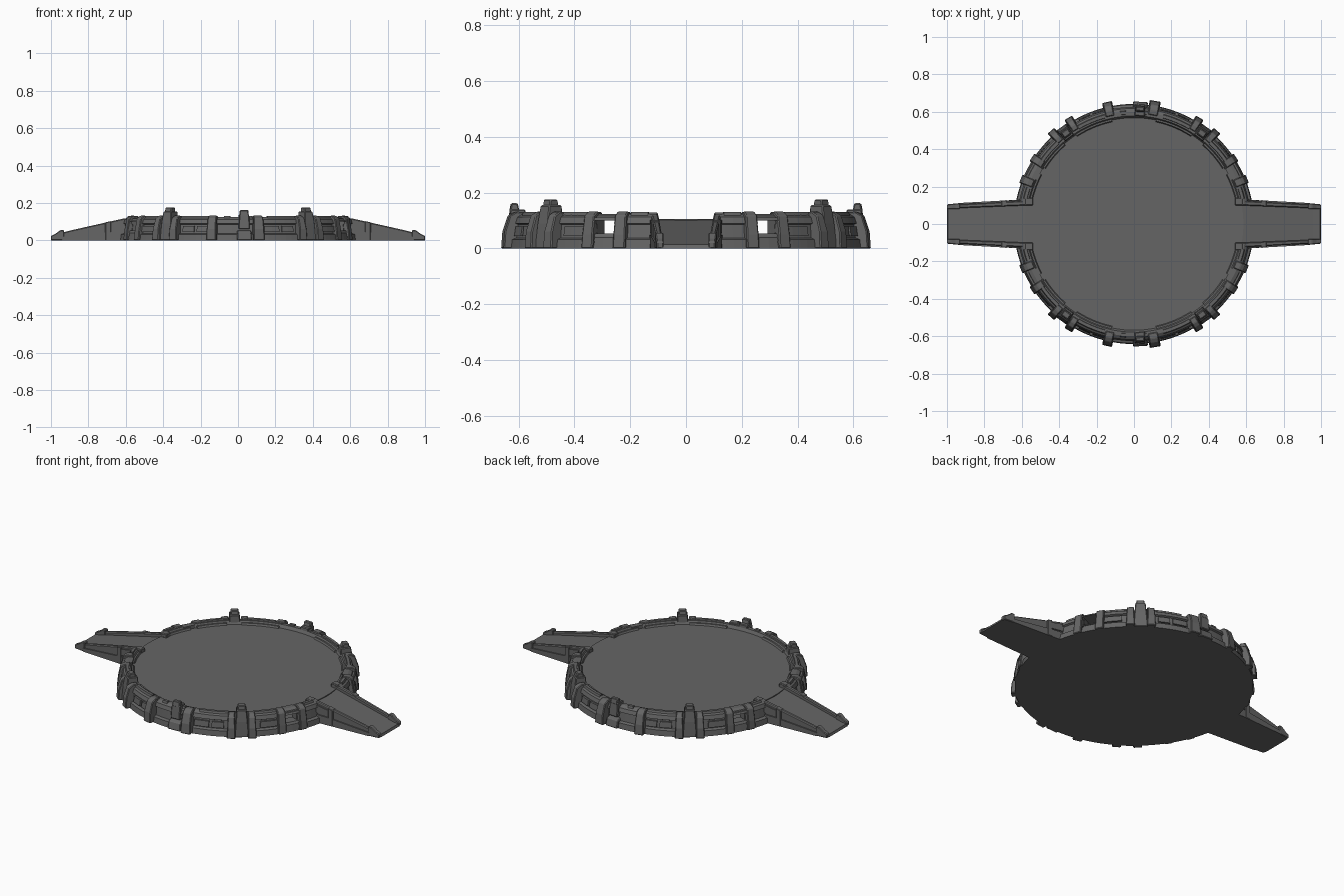
import bpy, bmesh
from math import sin, cos, radians, pi
from mathutils import Vector

cube = bpy.data.objects.get("Cube")
if cube:
    bpy.data.objects.remove(cube)

GREY = (0.13, 0.13, 0.13, 1)
mat = bpy.data.materials.new("dark grey metal")
mat.use_nodes = True
mat.diffuse_color = GREY
bsdf = mat.node_tree.nodes["Principled BSDF"]
bsdf.inputs["Base Color"].default_value = GREY
bsdf.inputs["Roughness"].default_value = 0.7


def loft(name, rings, mirror=(True, True), bevel=0.0):
    """Solid through a list of equal-length closed cross-sections."""
    bm = bmesh.new()
    rows = [[bm.verts.new(p) for p in ring] for ring in rings]
    n = len(rows[0])
    for a, b in zip(rows, rows[1:]):
        for i in range(n):
            j = (i + 1) % n
            bm.faces.new((a[i], a[j], b[j], b[i]))
    bm.faces.new(rows[0][::-1])
    bm.faces.new(rows[-1])
    bmesh.ops.recalc_face_normals(bm, faces=bm.faces)
    me = bpy.data.meshes.new(name)
    bm.to_mesh(me)
    bm.free()
    me.materials.append(mat)
    ob = bpy.data.objects.new(name, me)
    bpy.context.collection.objects.link(ob)
    if bevel:
        mod = ob.modifiers.new("bevel", "BEVEL")
        mod.width, mod.segments = bevel, 1
    if any(mirror):
        mod = ob.modifiers.new("mirror", "MIRROR")
        mod.use_axis = (mirror[0], mirror[1], False)
        mod.use_mirror_merge = False
    return ob


def arc(name, profile, a0, a1):
    """Sweep an (r, z) profile around the platform between two angles."""
    steps = max(1, round((a1 - a0) / 3))
    angles = [radians(a0 + (a1 - a0) * i / steps) for i in range(steps + 1)]
    return loft(name, [[(r * cos(a), r * sin(a), z) for r, z in profile] for a in angles])


def clamp(name, angle, half, profile, taper=0.0, mirror=(True, True), bevel=0.004):
    """Straight block with an (r, z) side profile, narrowing with height."""
    a = radians(angle)
    out, side = Vector((cos(a), sin(a), 0)), Vector((-sin(a), cos(a), 0))
    rings = []
    for s in (-1, 1):
        rings.append([out * r + side * s * half * (1 - taper * z / 0.17) + Vector((0, 0, z))
                      for r, z in profile])
    return loft(name, rings, mirror, bevel)


def beam(name, profile, inner, outer, mirror=(True, True), bevel=0.0):
    """Extrude an (x, z) profile sideways; inner and outer give y at each x."""
    return loft(name, [[(x, f(x), z) for x, z in profile] for f in (inner, outer)], mirror, bevel)


def disc(name, r, z0, z1):
    angles = [2 * pi * i / 96 for i in range(96)]
    return loft(name, [[(r * cos(a), r * sin(a), z) for a in angles] for z in (z0, z1)],
                (False, False))


# Floor and underside
disc("platform_floor", 0.585, 0.1, 0.106)
disc("platform_underside", 0.61, 0.0, 0.008)

# Rim wall, with a through window on each side of each ramp
WALL = [(0.57, 0), (0.642, 0), (0.638, 0.032), (0.622, 0.038), (0.616, 0.085),
        (0.626, 0.09), (0.618, 0.112), (0.6, 0.124), (0.578, 0.124), (0.568, 0.106)]
arc("rim_wall_near_ramp", WALL, 10, 24.3)
arc("rim_wall", WALL, 31, 90)
arc("window_sill", [(0.57, 0), (0.642, 0), (0.635, 0.04), (0.62, 0.05), (0.57, 0.05)], 24.3, 31)
arc("window_lintel", [(0.57, 0.1), (0.624, 0.1), (0.618, 0.116), (0.6, 0.124), (0.57, 0.124)], 24.3, 31)

# Raised outer panels and top strips
for a0, a1 in ((34, 44), (62, 68), (69.5, 77)):
    arc("outer_panel", [(0.6, 0.045), (0.632, 0.045), (0.627, 0.078), (0.6, 0.078)], a0, a1)
for a0, a1 in ((13, 19), (34, 47), (60, 75), (83, 86)):
    arc("top_strip", [(0.585, 0.12), (0.61, 0.112), (0.604, 0.131), (0.588, 0.131)], a0, a1)
for a0, a1 in ((12, 28), (32, 49), (57, 78)):
    arc("inner_trim", [(0.555, 0.1), (0.572, 0.1), (0.572, 0.116), (0.563, 0.116)], a0, a1)

# Window frame posts
FRAME = [(0.58, 0), (0.652, 0), (0.647, 0.05), (0.634, 0.118), (0.612, 0.132), (0.58, 0.13)]
for angle in (21.8, 33.2):
    clamp("window_post", angle, 0.024, FRAME, 0.15)
for z in (0.043, 0.1):
    arc("window_trim", [(0.61, z), (0.636, z), (0.63, z + 0.01), (0.61, z + 0.01)], 23, 32)

# Diagonal pylons: two feet, a central mast and its cap
FOOT = [(0.59, 0), (0.668, 0), (0.664, 0.06), (0.645, 0.118), (0.62, 0.132), (0.59, 0.13)]
for angle in (48.3, 58.2):
    clamp("pylon_foot", angle, 0.024, FOOT, 0.3)
clamp("pylon_mast", 53.2, 0.04,
      [(0.572, 0.09), (0.6, 0), (0.648, 0), (0.642, 0.09), (0.632, 0.155), (0.575, 0.155)], 0.35)
clamp("pylon_cap", 53.2, 0.027, [(0.582, 0.14), (0.628, 0.14), (0.622, 0.176), (0.59, 0.176)], 0.2)

# Front and back brackets with an off-centre post
Y_ONLY = (False, True)
for angle, half in ((102.5, 0.027), (80.2, 0.03)):
    clamp("front_bracket", angle, half, FOOT, 0.2, Y_ONLY)
clamp("front_post", 87, 0.032,
      [(0.575, 0.1), (0.6, 0.06), (0.64, 0.06), (0.632, 0.14), (0.578, 0.14)], 0.2, Y_ONLY)
clamp("front_post_cap", 87, 0.028, [(0.598, 0.13), (0.634, 0.13), (0.628, 0.162), (0.605, 0.162)],
      0.2, Y_ONLY)
clamp("front_post_base", 87, 0.04, [(0.6, 0), (0.655, 0), (0.645, 0.045), (0.6, 0.06)], 0.2, Y_ONLY)


# Ramps
def inner(x):
    return 0.1 - 0.04 * (x - 0.56)


def outer(x):
    return 0.126 - 0.055 * (x - 0.56)


beam("ramp_deck", [(0.55, 0), (1.0, 0), (0.995, 0.014), (0.96, 0.02), (0.56, 0.106), (0.55, 0.106)],
     lambda x: -inner(x) - 0.005, lambda x: inner(x) + 0.005, (True, False))
beam("ramp_rail", [(0.55, 0), (0.96, 0), (0.96, 0.035), (0.9, 0.052), (0.62, 0.115), (0.55, 0.126)],
     inner, outer, bevel=0.005)
beam("ramp_rail_skirt", [(0.57, 0), (0.94, 0), (0.94, 0.02), (0.68, 0.045), (0.57, 0.05)],
     inner, lambda x: outer(x) + 0.007)
beam("ramp_rail_panel", [(0.58, 0.06), (0.68, 0.052), (0.68, 0.088), (0.58, 0.108)],
     inner, lambda x: outer(x) + 0.006)
beam("ramp_rail_bracket", [(0.68, 0), (0.71, 0), (0.71, 0.096), (0.68, 0.103)],
     inner, lambda x: outer(x) + 0.008, bevel=0.003)
beam("ramp_end_block", [(0.93, 0), (1.0, 0), (1.0, 0.024), (0.975, 0.036), (0.95, 0.055), (0.93, 0.055)],
     lambda x: 0.08, lambda x: 0.112 - 0.1 * (x - 0.93), bevel=0.004)
beam("ramp_shoulder", [(0.54, 0), (0.585, 0), (0.585, 0.12), (0.575, 0.128), (0.54, 0.128)],
     lambda x: 0.1, lambda x: 0.14, bevel=0.004)
